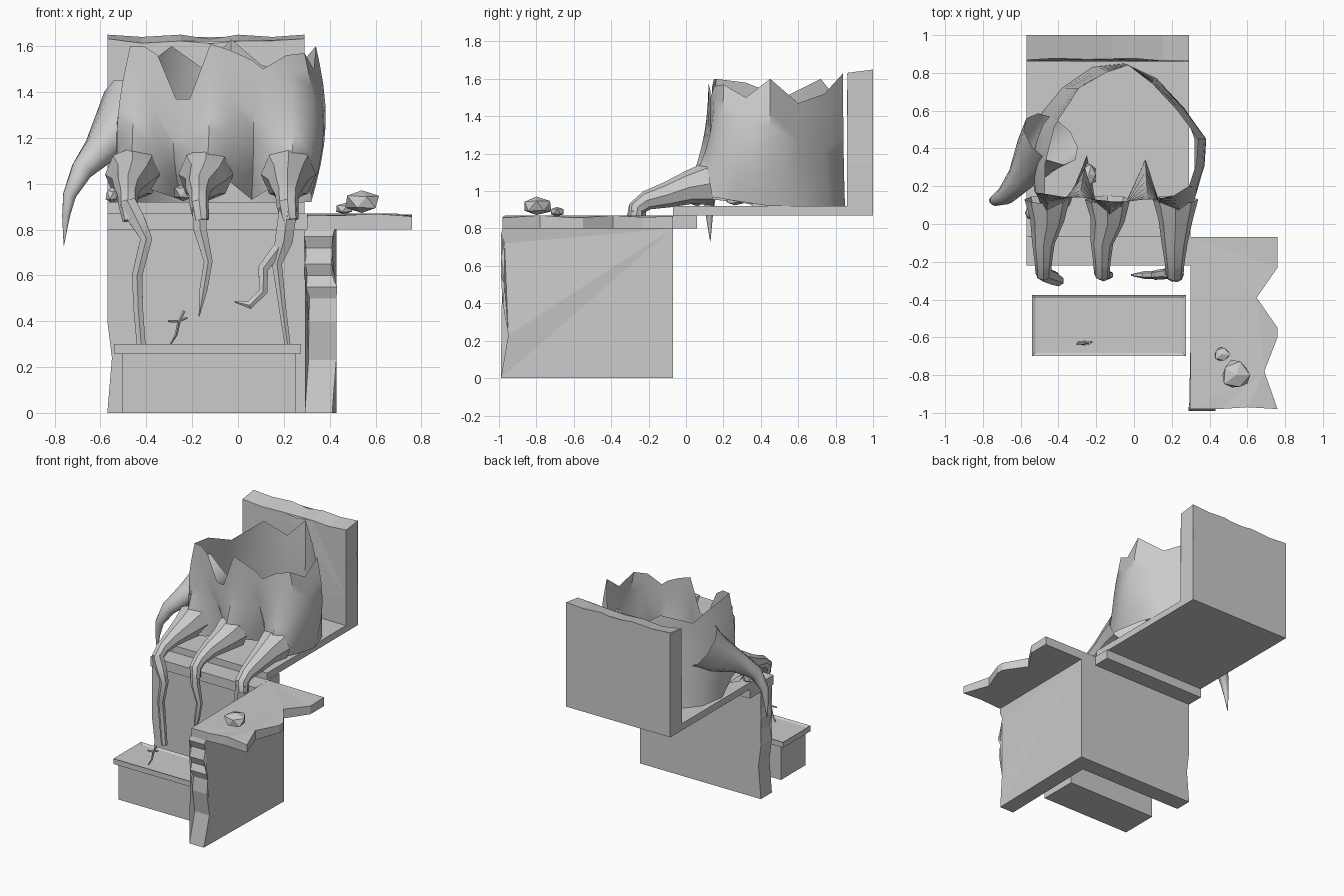
import bpy, bmesh, math, random
from mathutils import Vector, Matrix
random.seed(4)
X, Y = Vector((1, 0, 0)), Vector((0, 1, 0))


def finish(name, bm, smooth=None, fix=True):
    if fix:
        bmesh.ops.recalc_face_normals(bm, faces=bm.faces)
    me = bpy.data.meshes.new(name)
    bm.to_mesh(me)
    bm.free()
    ob = bpy.data.objects.new(name, me)
    bpy.context.collection.objects.link(ob)
    if smooth:
        bpy.context.view_layer.objects.active = ob
        ob.select_set(True)
        bpy.ops.object.shade_smooth_by_angle(angle=math.radians(smooth))
        ob.select_set(False)
    return ob


def slab(name, outline, axis, lo, hi, chip=None):
    """Extrude a 2D outline along an axis; chip(vertex) wears chosen corners."""
    bm = bmesh.new()
    rings = []
    for h in (lo, hi):
        ring = []
        for a, b in outline:
            co = [a, b]
            co.insert(axis, h)
            ring.append(bm.verts.new(co))
        rings.append(ring)
    n = len(outline)
    bm.faces.new(rings[0])
    bm.faces.new(rings[1])
    for i in range(n):
        j = (i + 1) % n
        bm.faces.new((rings[0][i], rings[0][j], rings[1][j], rings[1][i]))
    if chip:
        for v in bm.verts:
            chip(v)
    bmesh.ops.triangulate(bm, faces=[f for f in bm.faces if len(f.verts) > 4])
    return finish(name, bm)


def box(name, x0, x1, y0, y1, z0, z1):
    return slab(name, [(x0, y0), (x1, y0), (x1, y1), (x0, y1)], 2, z0, z1)


def tube(name, pts, radii, ref=X, sides=8, flat=1.0):
    bm = bmesh.new()
    pts = [Vector(p) for p in pts]
    rings = []
    for i, p in enumerate(pts):
        d = (pts[min(i + 1, len(pts) - 1)] - pts[max(i - 1, 0)]).normalized()
        v = d.cross(ref).normalized()
        u = v.cross(d)
        rings.append([bm.verts.new(p + radii[i] * (u * math.cos(t) + v * flat * math.sin(t)))
                      for t in [2 * math.pi * k / sides for k in range(sides)]])
    for r, s in zip(rings, rings[1:]):
        for k in range(sides):
            m = (k + 1) % sides
            bm.faces.new((r[k], r[m], s[m], s[k]))
    bm.faces.new(rings[-1])
    return finish(name, bm, 40)


def rock(name, loc, size):
    bm = bmesh.new()
    bmesh.ops.create_icosphere(bm, subdivisions=1, radius=1)
    for v in bm.verts:
        v.co *= random.uniform(0.85, 1.15)
        v.co.z = max(-0.8, min(0.85, v.co.z))
        v.co = Vector(loc) + Vector([a * b for a, b in zip(v.co, size)])
    return finish(name, bm)


# broken L-shaped stone walls
def chip_arm(v):
    if v.co.y < -0.9:
        v.co.x += random.uniform(-0.025, 0.005)


slab("arm_wall", [(-0.07, 0), (-0.07, 0.8), (-0.98, 0.8), (-0.99, 0.77), (-0.97, 0.72), (-0.99, 0.65),
                  (-0.97, 0.6), (-0.99, 0.55), (-0.97, 0.5), (-0.98, 0.4), (-0.95, 0.23), (-0.99, 0)],
     0, 0.31, 0.43, chip_arm)
slab("front_wall", [(0.31, 0), (0.31, 0.8), (-0.57, 0.8), (-0.555, 0.66), (-0.57, 0.6), (-0.55, 0.5),
                    (-0.57, 0.4), (-0.55, 0.24), (-0.57, 0)], 1, -0.2, -0.07)


# armrest, lintel, seat and backrest
def chip_rest(v):
    if v.co.z > 0.85 and (v.co.x > 0.7 or v.co.y < -0.9):
        v.co.z -= random.uniform(0, 0.015)


slab("armrest", [(0.3, -0.07), (0.76, -0.07), (0.76, -0.23), (0.65, -0.39), (0.76, -0.55), (0.76, -0.6),
                 (0.69, -0.78), (0.76, -0.98), (0.6, -0.97), (0.45, -0.98), (0.3, -0.98)],
     2, 0.8, 0.87, chip_rest)
box("lintel", -0.57, 0.3, -0.22, 0.06, 0.8, 0.87)
box("seat", -0.57, 0.29, -0.07, 1.0, 0.87, 0.92)


def chip_back(v):
    if v.co.z > 1.6 and v.co.y < 0.95:
        v.co.z -= random.uniform(0.005, 0.03)
        v.co.y += random.uniform(0, 0.02)


slab("backrest", [(-0.57, 0.92), (0.29, 0.92), (0.29, 1.15), (0.285, 1.4), (0.29, 1.65), (0.15, 1.64),
                  (0, 1.65), (-0.12, 1.63), (-0.25, 1.65), (-0.42, 1.64), (-0.57, 1.65)],
     1, 0.86, 1.0, chip_back)

# step with a recessed lid
box("step_base", -0.505, 0.25, -0.69, -0.4, 0, 0.26)
lid = box("step_lid", -0.54, 0.275, -0.7, -0.375, 0.26, 0.3)
bm = bmesh.new()
bm.from_mesh(lid.data)
top = [f for f in bm.faces if f.normal.z > 0.9]
bmesh.ops.inset_region(bm, faces=top, thickness=0.025)
for v in top[0].verts:
    v.co.z -= 0.01
bm.to_mesh(lid.data)
bm.free()

# torn hollow robe: rim point and hem point for each column, lofted
columns = [
    (-.47, .16, 1.60, -.52, .20, 1.00), (-.41, .15, 1.60, -.46, .00, 1.00), (-.35, .14, 1.56, -.34, .10, .96),
    (-.27, .14, 1.37, -.25, .36, .93), (-.21, .13, 1.37, -.20, .10, .96), (-.12, .12, 1.61, -.14, .00, 1.00),
    (-.03, .12, 1.58, -.05, .10, 1.02), (.06, .13, 1.54, .06, .34, .93), (.11, .13, 1.50, .14, .10, .98),
    (.21, .15, 1.56, .22, .00, 1.00), (.29, .20, 1.57, .30, .08, .98), (.33, .32, 1.50, .32, .25, .95),
    (.34, .45, 1.60, .32, .45, .92), (.23, .60, 1.47, .26, .62, .92), (.10, .74, 1.52, .12, .77, .92),
    (-.03, .84, 1.63, -.05, .85, .92), (-.15, .80, 1.50, -.22, .83, .92), (-.29, .72, 1.60, -.38, .72, .92),
    (-.42, .52, 1.50, -.52, .55, .92), (-.47, .32, 1.58, -.55, .36, .92)]
bm = bmesh.new()
steps = 8
grid = []
for x0, y0, z0, x1, y1, z1 in columns:
    col = []
    for i in range(steps + 1):
        t = i / steps
        e = t ** 2.4
        p = Vector((x0 + (x1 - x0) * e, y0 + (y1 - y0) * e, z0 + (z1 - z0) * t))
        side = max(0, min(1, abs(p.x + 0.08) / 0.4 - 0.2))
        p.x += math.copysign(0.055 * side * math.sin(math.pi * t), p.x + 0.08)
        col.append(bm.verts.new(p))
    grid.append(col)
for k, c in enumerate(grid):
    d = grid[(k + 1) % len(grid)]
    for i in range(steps):
        bm.faces.new((c[i], c[i + 1], d[i + 1], d[i]))
finish("robe", bm, 45, fix=False)

# robe folds stretching forward over the seat edge
for side, x, end in (("left", -0.46, -0.48), ("middle", -0.14, -0.17), ("right", 0.22, 0.215)):
    w = 1.15 if side == "right" else 1.0
    tube(side + "_fold", [(x, 0.13, 1.04), (x, 0.02, 1.02), (end, -0.1, 0.98), (end, -0.21, 0.95),
                          (end, -0.26, 0.91), (end + 0.01, -0.27, 0.84)],
         [0.12, 0.09, 0.06 * w, 0.045 * w, 0.042 * w, 0.034 * w])

# hanging tatters
tube("left_tatter", [(-0.48, -0.265, 0.92), (-0.44, -0.28, 0.84), (-0.4, -0.3, 0.76), (-0.44, -0.28, 0.6),
                     (-0.435, -0.27, 0.45), (-0.42, -0.27, 0.27)],
     [0.04, 0.04, 0.03, 0.026, 0.024, 0.022], Y, 6)
tube("middle_tatter", [(-0.17, -0.26, 0.9), (-0.165, -0.27, 0.8), (-0.13, -0.27, 0.66), (-0.15, -0.27, 0.54),
                       (-0.17, -0.27, 0.42)], [0.036, 0.033, 0.022, 0.02, 0.002], Y, 6)
tube("right_tatter", [(0.22, -0.26, 0.9), (0.2, -0.26, 0.75), (0.17, -0.26, 0.65), (0.195, -0.26, 0.45),
                      (0.22, -0.26, 0.27)], [0.045, 0.045, 0.025, 0.018, 0.014], Y, 6)
tube("right_hook_tatter", [(0.2, -0.26, 0.75), (0.11, -0.27, 0.63), (0.11, -0.27, 0.53), (0.05, -0.27, 0.47),
                           (-0.015, -0.27, 0.485)], [0.03, 0.026, 0.022, 0.02, 0.004], Y, 6)

# empty sleeve drooping on the left
tube("sleeve", [(-0.44, 0.45, 1.32), (-0.51, 0.37, 1.24), (-0.6, 0.24, 1.15), (-0.68, 0.15, 1.06),
                (-0.735, 0.125, 0.95), (-0.75, 0.125, 0.86), (-0.76, 0.13, 0.73)],
     [0.17, 0.13, 0.075, 0.05, 0.03, 0.018, 0.001], Y, 10)

# dagger standing in the step
tube("dagger_blade", [(-0.3, -0.63, 0.29), (-0.27, -0.63, 0.34), (-0.258, -0.63, 0.395)],
     [0.004, 0.012, 0.014], Y, 4, 0.5)
tube("dagger_grip", [(-0.26, -0.63, 0.39), (-0.235, -0.63, 0.445)], [0.006, 0.008], Y, 6)
tube("dagger_guard", [(-0.305, -0.635, 0.4), (-0.26, -0.63, 0.4), (-0.222, -0.625, 0.415)],
     [0.005, 0.007, 0.005], Y, 6)

# loose stones
rock("large_stone", (0.54, -0.8, 0.92), (0.085, 0.085, 0.06))
rock("small_stone", (0.465, -0.69, 0.89), (0.045, 0.04, 0.03))
rock("left_stone", (-0.55, 0.06, 0.95), (0.03, 0.035, 0.04))
rock("middle_stone", (-0.24, 0.26, 0.96), (0.045, 0.06, 0.045))
